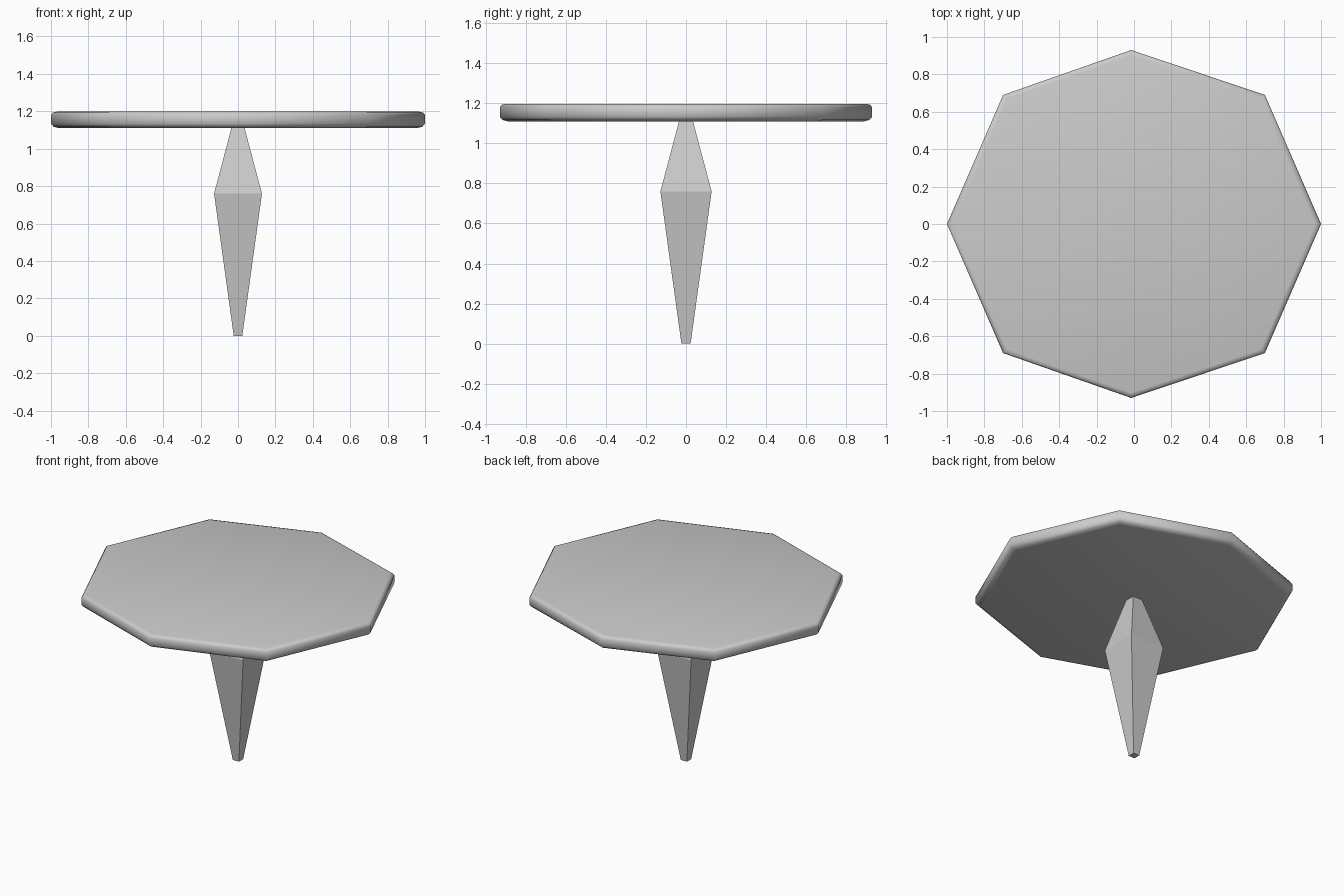
import bpy, bmesh, math

cube = bpy.data.objects.get("Cube")
if cube:
    bpy.data.objects.remove(cube, do_unlink=True)

grey = bpy.data.materials.new("plain_grey")
grey.use_nodes = True
colour = (0.6, 0.6, 0.6, 1)
grey.diffuse_color = colour
grey.node_tree.nodes["Principled BSDF"].inputs["Base Color"].default_value = colour


def loft(name, outline, rings):
    """Stack scaled copies of an outline at (scale, height) and cap the ends."""
    bm = bmesh.new()
    loops = [[bm.verts.new((x * s, y * s, z)) for x, y in outline] for s, z in rings]
    n = len(outline)
    for low, high in zip(loops, loops[1:]):
        for i in range(n):
            j = (i + 1) % n
            bm.faces.new((low[i], low[j], high[j], high[i]))
    bm.faces.new(loops[0][::-1])
    bm.faces.new(loops[-1])
    mesh = bpy.data.meshes.new(name)
    bm.to_mesh(mesh)
    bm.free()
    mesh.materials.append(grey)
    obj = bpy.data.objects.new(name, mesh)
    bpy.context.collection.objects.link(obj)
    return obj


# Eight-sided tabletop with a softly rounded rim
octagon = [(1, 0), (0.7, 0.69), (-0.015, 0.93), (-0.7, 0.69),
           (-1, 0), (-0.7, -0.69), (-0.015, -0.93), (0.7, -0.69)]
top = loft("tabletop", octagon,
           [(0.955, 1.11), (0.985, 1.117), (1, 1.133),
            (1, 1.18), (0.99, 1.193), (0.97, 1.198)])
bpy.ops.object.select_all(action="DESELECT")
top.select_set(True)
bpy.context.view_layer.objects.active = top
bpy.ops.object.shade_smooth_by_angle(angle=math.radians(43))

# Square pedestal, widest above the middle and tapering both ways
square = [(1, -1), (1, 1), (-1, 1), (-1, -1)]
loft("pedestal", square, [(0.023, 0), (0.128, 0.76), (0.034, 1.115)])
